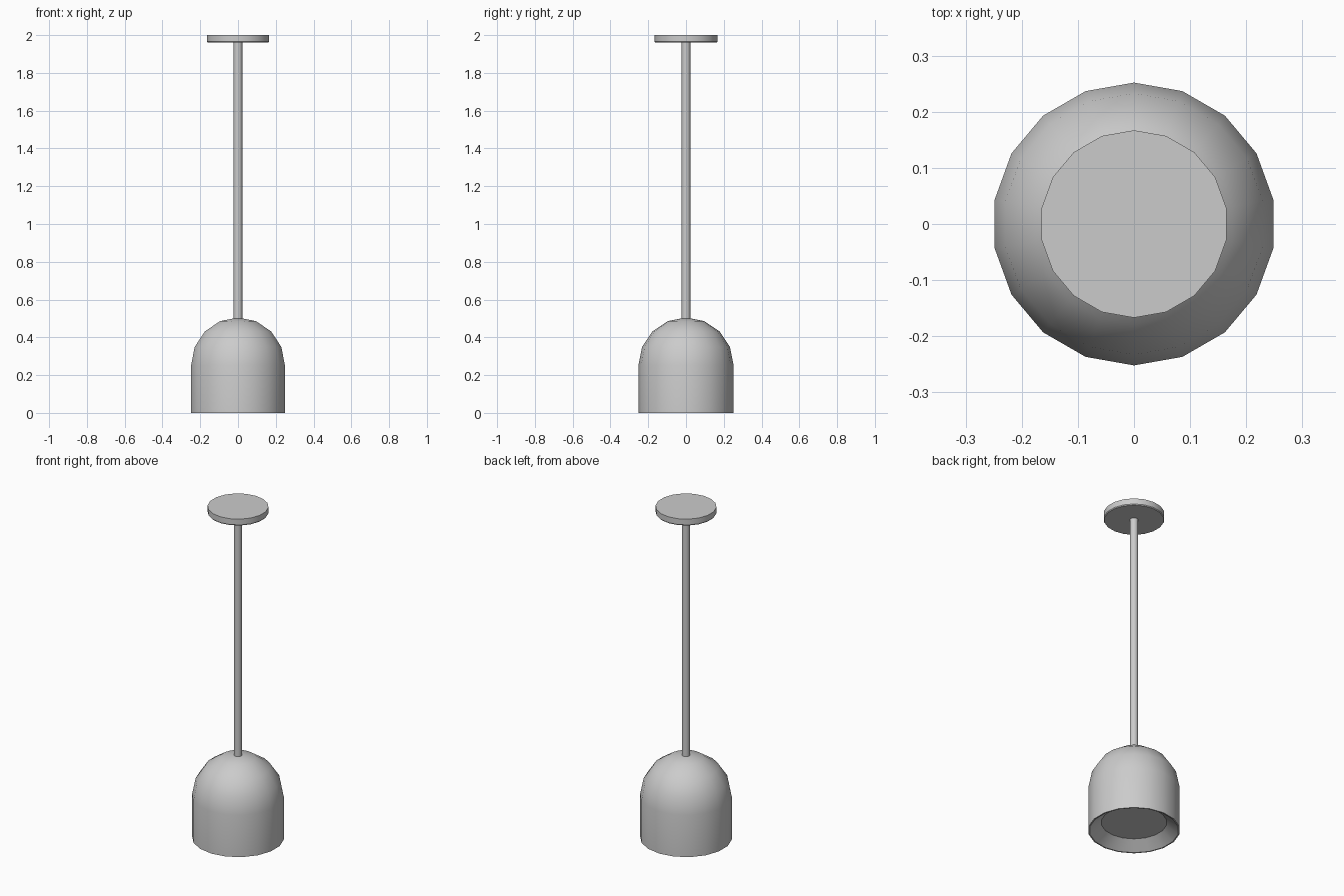
import bpy, bmesh, math

if "Cube" in bpy.data.objects:
    bpy.data.objects.remove(bpy.data.objects["Cube"])

SIDES = 18


def lathe(name, profile, sides=SIDES):
    """Revolve (radius, z) points about z; radius 0 makes a pole."""
    bm = bmesh.new()
    rings = []
    for r, z in profile:
        if r == 0:
            rings.append([bm.verts.new((0, 0, z))] * sides)
        else:
            angles = [math.pi / 2 + math.tau * i / sides for i in range(sides)]
            rings.append([bm.verts.new((r * math.cos(a), r * math.sin(a), z)) for a in angles])
    for low, high in zip(rings, rings[1:]):
        for i in range(sides):
            j = (i + 1) % sides
            bm.faces.new(dict.fromkeys((low[i], low[j], high[j], high[i])))
    bmesh.ops.recalc_face_normals(bm, faces=bm.faces)
    mesh = bpy.data.meshes.new(name)
    bm.to_mesh(mesh)
    bm.free()
    obj = bpy.data.objects.new(name, mesh)
    bpy.context.collection.objects.link(obj)
    bpy.ops.object.select_all(action='DESELECT')
    obj.select_set(True)
    bpy.context.view_layer.objects.active = obj
    bpy.ops.object.shade_smooth_by_angle(angle=math.radians(32))
    return obj


# Bell shade: recessed diffuser, bevelled rim, straight wall, domed top
R = 0.252
dome = [(R * math.cos(math.radians(a)), 0.253 + R * math.sin(math.radians(a)))
        for a in (0, 22.5, 45, 67.5)]
lathe("lamp_shade", [(0, 0.05), (0.18, 0.05), (0.245, 0), (R, 0)] + dome + [(0, 0.505)])

# Hanging rod
lathe("hanging_rod", [(0, 0.49), (0.023, 0.49), (0.023, 1.97), (0, 1.97)])

# Ceiling plate
lathe("ceiling_plate", [(0, 1.96), (0.163, 1.96), (0.167, 1.965), (0.167, 2.0), (0, 2.0)])
